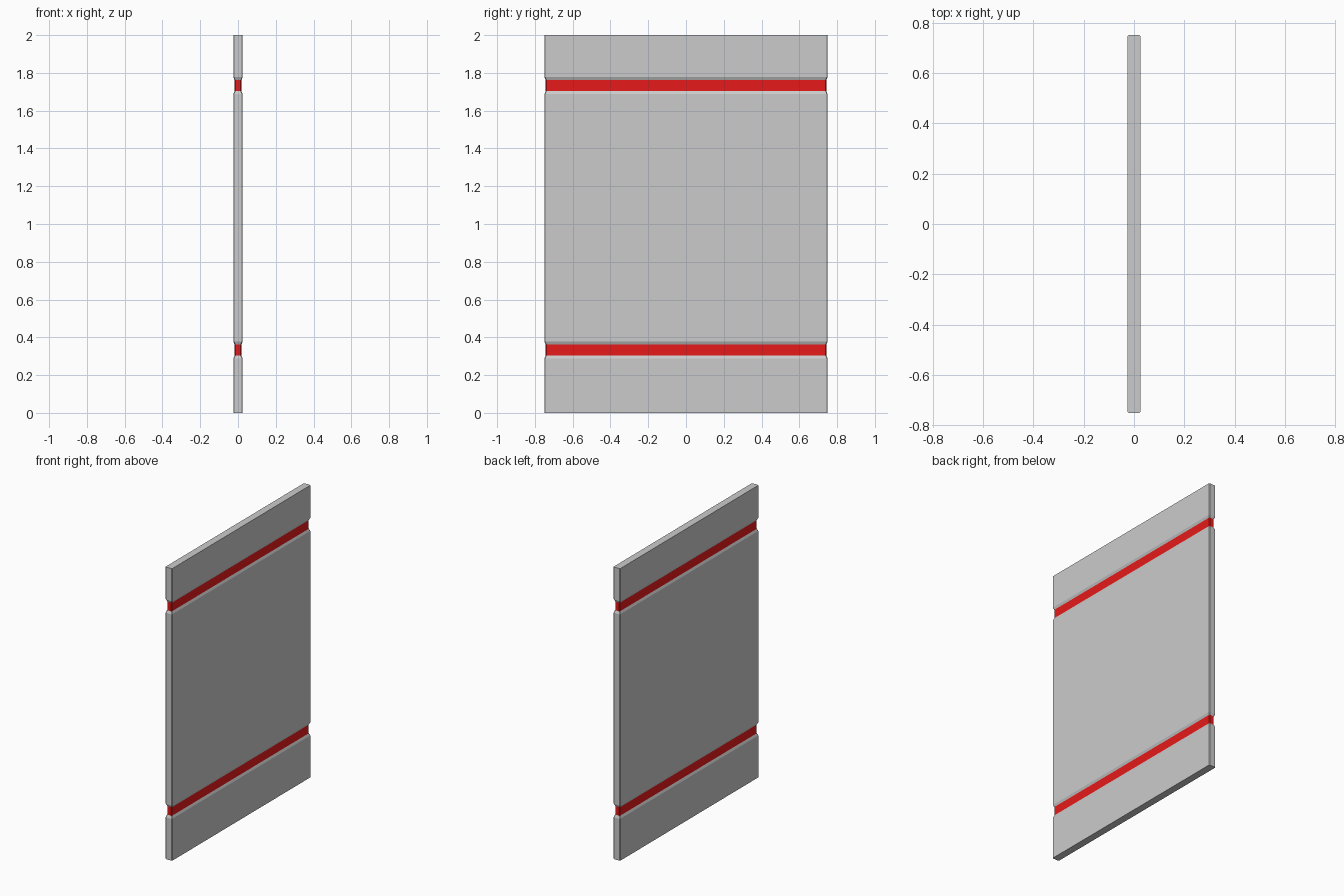
import bpy, bmesh

if "Cube" in bpy.data.objects:
    bpy.data.objects.remove(bpy.data.objects["Cube"])

HX, HY, CH = 0.025, 0.75, 0.004   # half thickness, half width, corner chamfer
INSET = 0.007                     # groove depth


def outline(inset):
    """Chamfered rectangle, counter-clockwise."""
    x, y, c = HX - inset, HY - inset, CH
    return [(x, -y + c), (x, y - c), (x - c, y), (-x + c, y),
            (-x, y - c), (-x, -y + c), (-x + c, -y), (x - c, -y)]


def loft(name, levels, mat=None):
    """Stack outlines given as (z, inset) and close both ends."""
    bm = bmesh.new()
    rings = [[bm.verts.new((x, y, z)) for x, y in outline(i)] for z, i in levels]
    for a, b in zip(rings, rings[1:]):
        for k in range(8):
            n = (k + 1) % 8
            bm.faces.new((a[k], a[n], b[n], b[k]))
    bm.faces.new(rings[0][::-1])
    bm.faces.new(rings[-1])
    mesh = bpy.data.meshes.new(name)
    bm.to_mesh(mesh)
    bm.free()
    obj = bpy.data.objects.new(name, mesh)
    bpy.context.collection.objects.link(obj)
    if mat:
        mesh.materials.append(mat)
    return obj


red = bpy.data.materials.new("red")
red.diffuse_color = (0.8, 0.01, 0.01, 1)
red.use_nodes = True
red.node_tree.nodes["Principled BSDF"].inputs["Base Color"].default_value = red.diffuse_color

# Grey slab sections, sloping in towards the grooves
loft("lower_panel", [(0, 0), (0.287, 0), (0.303, INSET)])
loft("middle_panel", [(0.362, INSET), (0.377, 0), (1.687, 0), (1.703, INSET)])
loft("upper_panel", [(1.762, INSET), (1.777, 0), (2, 0)])

# Recessed red stripes
for name, z in (("lower_stripe", 0.303), ("upper_stripe", 1.703)):
    loft(name, [(z, INSET), (z + 0.059, INSET)], red)
